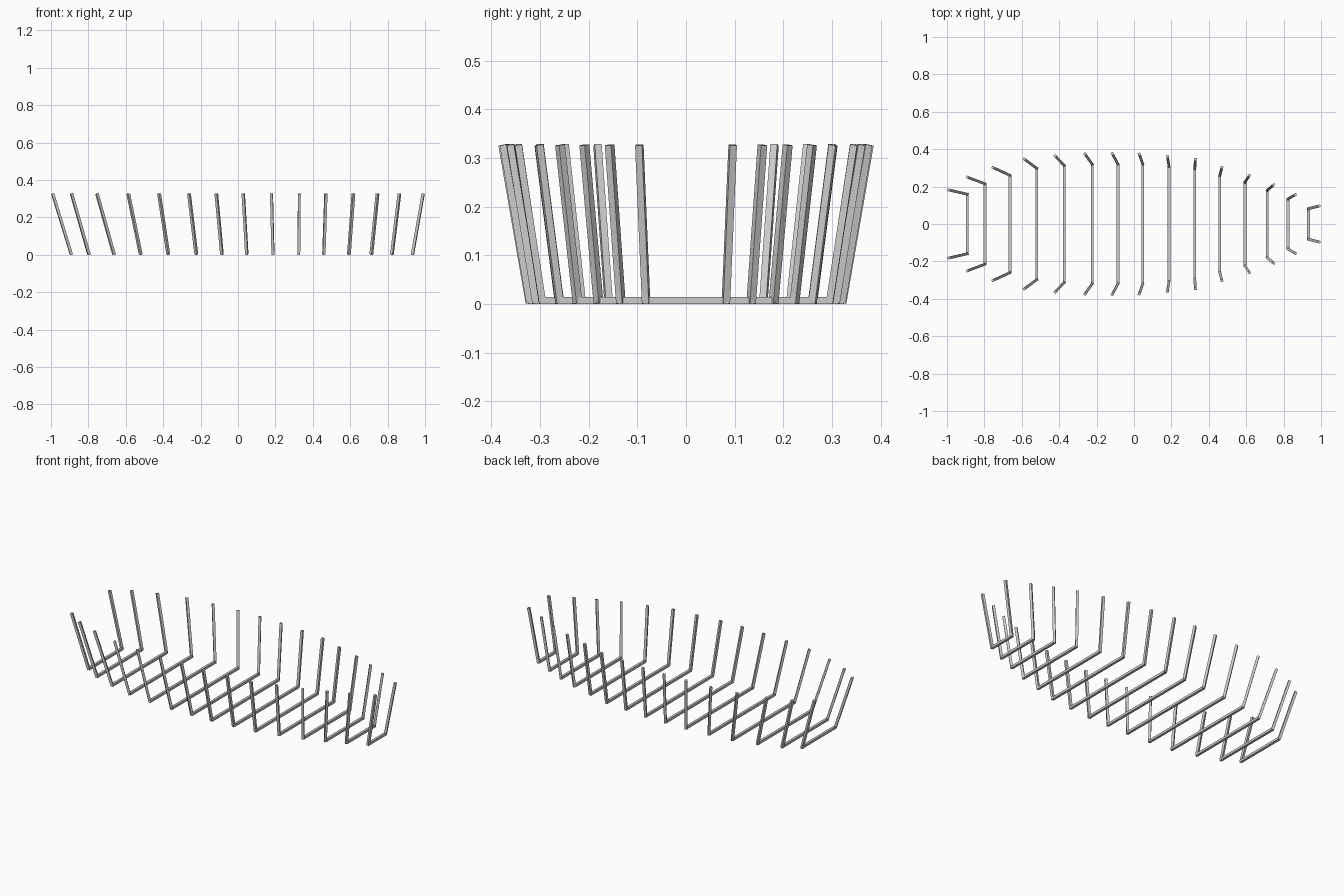
import bpy, bmesh
from mathutils import Vector, Matrix

if "Cube" in bpy.data.objects:
    bpy.data.objects.remove(bpy.data.objects["Cube"])

W = 0.0145       # thickness of the square timber
Z0 = W / 2       # floor bar centre height
Z1 = 0.327       # post top height

# each rib: foot x, top x, foot half-width, top half-width
RIBS = [
    (-.891, -.991, .159, .182), (-.797, -.890, .215, .250),
    (-.663, -.754, .260, .302), (-.520, -.587, .298, .347),
    (-.373, -.422, .313, .364), (-.223, -.262, .319, .374),
    (-.086, -.116, .320, .376), (.047, .028, .319, .374),
    (.187, .179, .308, .360), (.325, .328, .295, .345),
    (.459, .470, .260, .302), (.593, .617, .223, .259),
    (.713, .746, .180, .209), (.823, .863, .134, .157),
    (.933, .990, .082, .096),
]


def beam(bm, a, b, side):
    """Square beam from a to b; 'side' is one horizontal face normal."""
    a, b = Vector(a), Vector(b)
    d = (b - a).normalized()
    s = side.normalized()
    t = d.cross(s)
    frame = Matrix((s, t, d)).transposed().to_4x4()
    m = (Matrix.Translation((a + b) / 2) @ frame
         @ Matrix.Diagonal((W, W, (b - a).length, 1)))
    bmesh.ops.create_cube(bm, size=1, matrix=m)


for i, (x0, x1, y0, y1) in enumerate(RIBS):
    bm = bmesh.new()
    # floor timber
    beam(bm, (x0, -y0 - W * .3, Z0), (x0, y0 + W * .3, Z0), Vector((1, 0, 0)))
    # two flared posts, squared to the direction they lean
    for s in (-1, 1):
        foot, top = Vector((x0, s * y0, Z0 - .005)), Vector((x1, s * y1, Z1))
        lean = top - foot
        beam(bm, foot, top, Vector((-lean.y, lean.x, 0)))
    mesh = bpy.data.meshes.new(f"hull_rib_{i + 1:02d}")
    bm.to_mesh(mesh)
    bm.free()
    bpy.context.collection.objects.link(bpy.data.objects.new(mesh.name, mesh))
